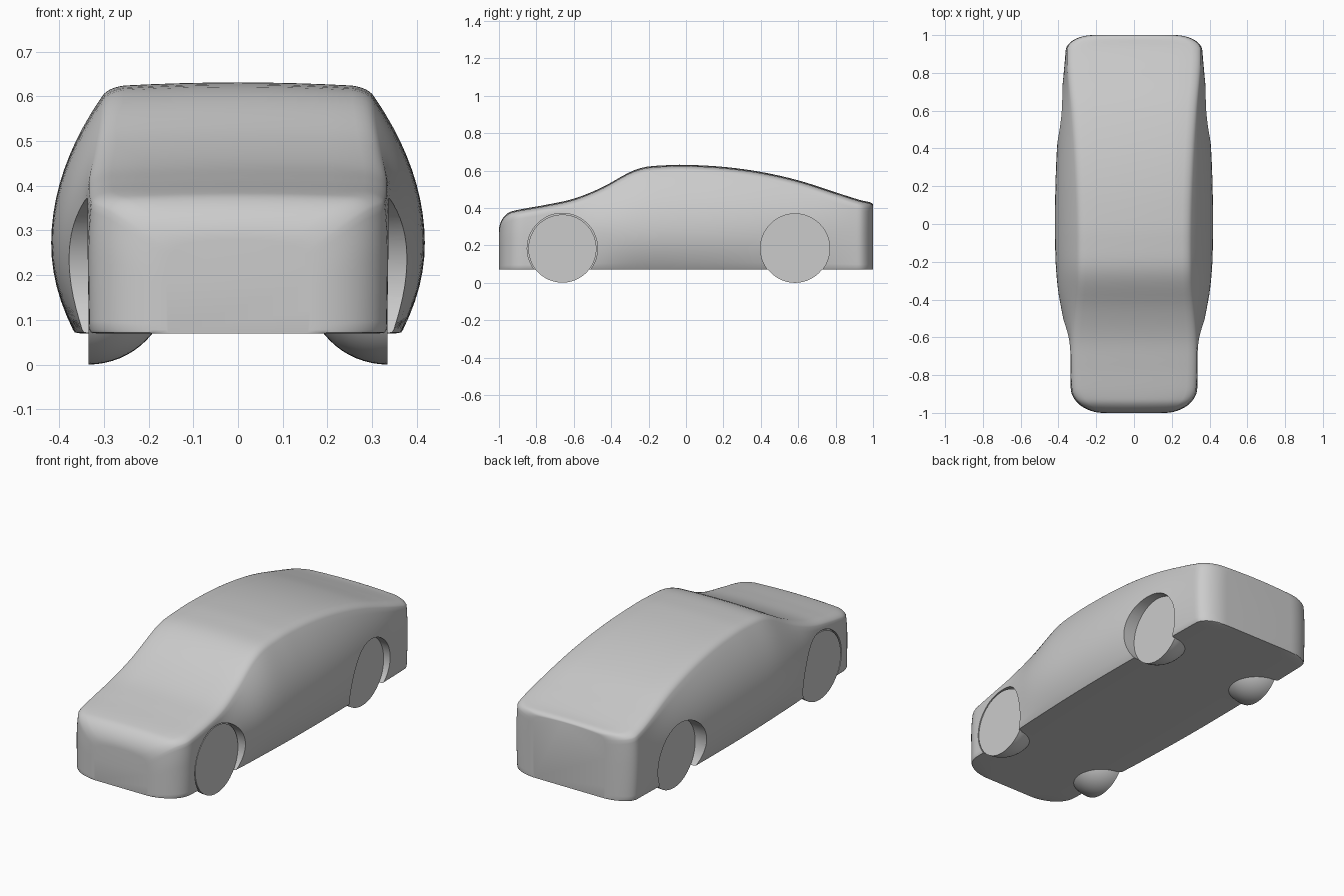
import bpy, bmesh, math
from mathutils import Matrix, Vector

if "Cube" in bpy.data.objects:
    bpy.data.objects.remove(bpy.data.objects["Cube"])

FLOOR = 0.07


def curve(keys, y):
    """Smooth interpolation through (y, value) keys."""
    n = len(keys)
    i = max(k for k in range(n - 1) if k == 0 or keys[k][0] <= y)

    def slope(k):
        a, b = keys[max(k - 1, 0)], keys[min(k + 1, n - 1)]
        return (b[1] - a[1]) / (b[0] - a[0])
    (y0, v0), (y1, v1) = keys[i], keys[i + 1]
    h = y1 - y0
    t = (y - y0) / h
    return (v0 * (2*t**3 - 3*t**2 + 1) + v1 * (3*t**2 - 2*t**3)
            + h * slope(i) * (t**3 - 2*t**2 + t) + h * slope(i + 1) * (t**3 - t**2))


def rounding(dist, length):
    """1 at the very end of the car, 0 once past the rounded corner."""
    s = max(0.0, 1 - dist / length)
    return 1 - math.sqrt(max(0.0, 1 - s * s))


# Lengthwise curves: roofline, widest, shoulder and floor half-widths
ROOF = [(-1, .365), (-.9, .39), (-.75, .417), (-.6, .45), (-.45, .51), (-.3, .592), (-.22, .619),
        (-.1, .629), (0, .631), (.2, .62), (.4, .593), (.6, .548), (.8, .484), (.93, .443), (1, .428)]
WIDE = [(-1, .33), (-.8, .338), (-.66, .345), (-.5, .375), (-.35, .402), (-.2, .415), (0, .418),
        (.2, .416), (.4, .408), (.6, .392), (.8, .372), (1, .355)]
SHOULDER = [(-1, .32), (-.8, .332), (-.6, .332), (-.45, .32), (-.3, .307), (0, .305),
            (.3, .315), (.6, .333), (.85, .354), (1, .352)]
SILL = [(-1, .33), (-.7, .337), (-.4, .355), (0, .368), (.4, .368), (.7, .36), (1, .353)]


def section(y):
    """Closed cross-section of the body at y."""
    inset = .17 * rounding(1 + y, .13) + .14 * rounding(1 - y, .08)
    top = curve(ROOF, y) - .085 * rounding(1 + y, .07) - .012 * rounding(1 - y, .025)
    w, t, b = (curve(k, y) - inset for k in (WIDE, SHOULDER, SILL))
    edge = top - .01
    zs = edge - .022
    z0 = FLOOR + .008
    m = min(.6, (.27 - z0) / (zs - z0))
    pts = [(b * .5, FLOOR), (b - .015, FLOOR), (b - .004, FLOOR + .002)]
    for i in range(17):
        s = i / 16
        x = w - (w - b) * ((m - s) / m)**2 if s < m else w - (w - t) * ((s - m) / (1 - m))**2
        pts.append((x, z0 + (zs - z0) * s))
    p0, p1, p2 = Vector((t, zs)), Vector((t - .012, edge - .002)), Vector((t - .05, edge + .003))
    for i in range(1, 7):
        s = i / 6
        pts.append(tuple(p0 * (1 - s)**2 + p1 * 2 * s * (1 - s) + p2 * s * s))
    for f in (.75, .5, .25):
        pts.append(((t - .05) * f, top - .007 * f * f))
    right = [(x, y, z) for x, z in pts]
    left = [(-x, y, z) for x, z in reversed(pts)]
    return right + [(0, y, top)] + left + [(0, y, FLOOR)]


def finish(name, bm):
    bmesh.ops.recalc_face_normals(bm, faces=bm.faces)
    mesh = bpy.data.meshes.new(name)
    bm.to_mesh(mesh)
    bm.free()
    ob = bpy.data.objects.new(name, mesh)
    bpy.context.collection.objects.link(ob)
    return ob


def activate(ob):
    bpy.ops.object.select_all(action='DESELECT')
    ob.select_set(True)
    bpy.context.view_layer.objects.active = ob


def smooth(ob, angle=35):
    activate(ob)
    bpy.ops.object.shade_smooth_by_angle(angle=math.radians(angle))


# Car body: loft with sections packed closely at the rounded ends
stations = [-math.cos(math.pi * i / 90) for i in range(91)]
bm = bmesh.new()
rings = [[bm.verts.new(p) for p in section(y)] for y in stations]
for a, b in zip(rings, rings[1:]):
    for i in range(len(a)):
        j = (i + 1) % len(a)
        bm.faces.new((a[i], a[j], b[j], b[i]))
bm.faces.new(rings[0])
bm.faces.new(rings[-1])
body = finish("car_body", bm)


# Wheel arches: flat-bottomed cylinder cuts in both sides
def cut_arch(side, y, radius, inner):
    bm = bmesh.new()
    bmesh.ops.create_cone(bm, cap_ends=True, segments=72, radius1=radius, radius2=radius, depth=.3,
                          matrix=Matrix.Translation((side * (inner + .15), y, .184))
                          @ Matrix.Rotation(math.pi / 2, 4, 'Y'))
    cutter = finish("arch_cutter", bm)
    cutter.hide_render = True
    mod = body.modifiers.new("arch", 'BOOLEAN')
    mod.operation, mod.solver, mod.object = 'DIFFERENCE', 'EXACT', cutter
    activate(body)
    bpy.ops.object.modifier_apply(modifier=mod.name)
    bpy.data.objects.remove(cutter)


# Wheels: domes with the flat disc facing outwards
def add_wheel(name, side, y, radius):
    bm = bmesh.new()
    profile = [(0, radius)] + [(math.sin(a) * radius, math.cos(a) * radius)
                               for a in (math.pi / 2 * i / 16 for i in range(1, 17))]
    n = 72
    loops = [[bm.verts.new((side * (.335 - d), y + r * math.cos(2 * math.pi * k / n),
                            .183 + r * math.sin(2 * math.pi * k / n))) for k in range(n)]
             for d, r in profile[:-1]]
    for a, b in zip(loops, loops[1:]):
        for k in range(n):
            bm.faces.new((a[k], a[(k + 1) % n], b[(k + 1) % n], b[k]))
    bm.faces.new(loops[0])
    bm.faces.new(loops[-1])
    smooth(finish(name, bm))


for side, label in ((1, "right"), (-1, "left")):
    cut_arch(side, -.661, .188, .322)
    cut_arch(side, .583, .185, .33)
    add_wheel("front_wheel_" + label, side, -.661, .182)
    add_wheel("rear_wheel_" + label, side, .583, .183)

smooth(body)
